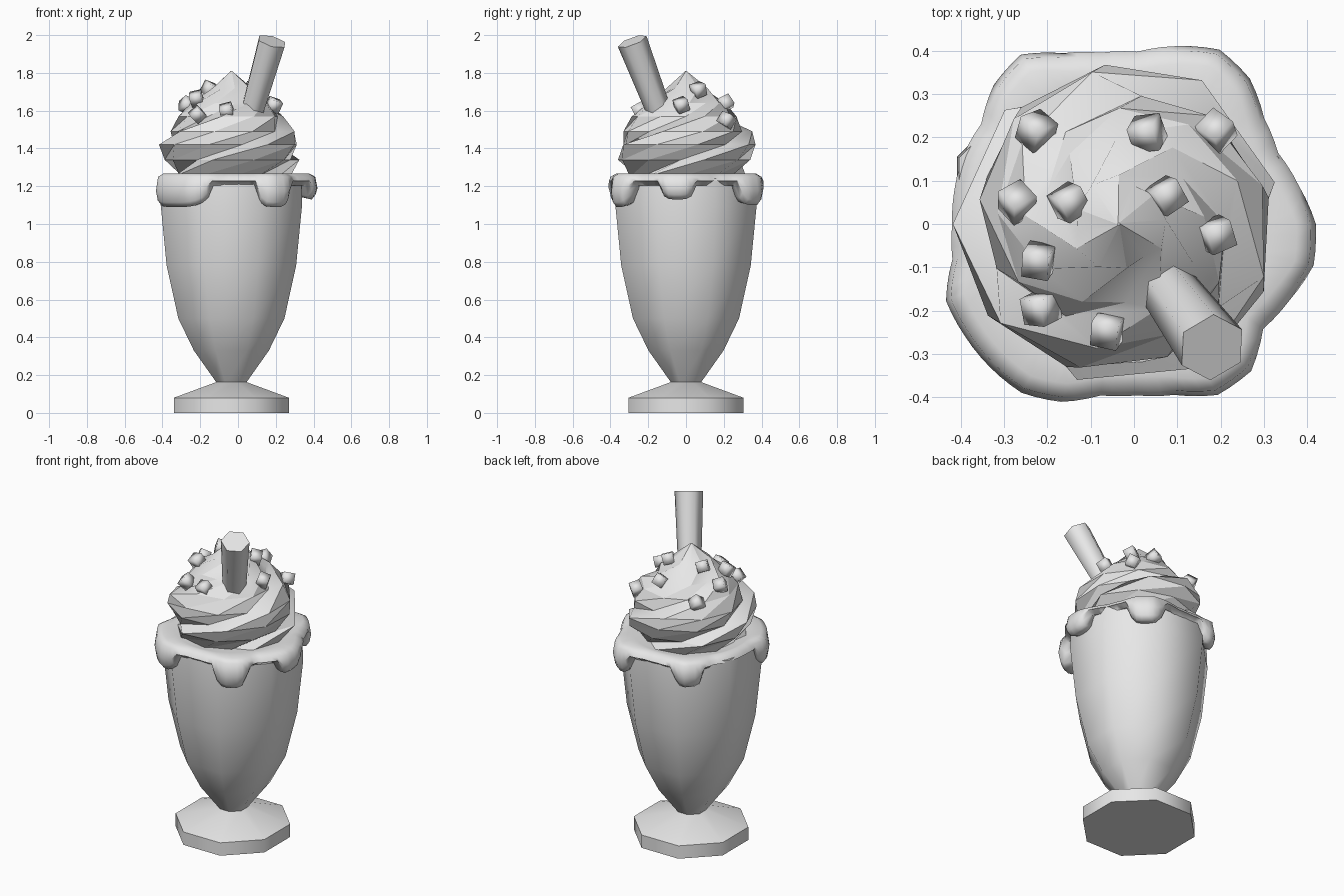
import bpy, math, random
from mathutils import Vector

cube = bpy.data.objects.get("Cube")
if cube:
    bpy.data.objects.remove(cube, do_unlink=True)
random.seed(4)
CX = -0.035  # axis of the glass

grey = bpy.data.materials.new("plain_grey")
grey.use_nodes = True
grey.diffuse_color = (0.8, 0.8, 0.8, 1)
grey.node_tree.nodes["Principled BSDF"].inputs["Base Color"].default_value = (0.8, 0.8, 0.8, 1)


def smooth_below(obj, degrees):
    """Smooth shading that keeps edges above the angle sharp."""
    bpy.ops.object.select_all(action="DESELECT")
    obj.select_set(True)
    bpy.context.view_layer.objects.active = obj
    bpy.ops.object.shade_smooth_by_angle(angle=math.radians(degrees))


def loft(name, rings, degrees, loop=False):
    """Skin a list of equally long vertex rings."""
    n = len(rings[0])
    verts = [v for ring in rings for v in ring]
    pairs = [(i, i + 1) for i in range(len(rings) - 1)]
    if loop:
        pairs.append((len(rings) - 1, 0))
    faces = [(a * n + i, a * n + (i + 1) % n, b * n + (i + 1) % n, b * n + i)
             for a, b in pairs for i in range(n)]
    if not loop:
        faces += [tuple(reversed(range(n))), tuple(range(len(verts) - n, len(verts)))]
    mesh = bpy.data.meshes.new(name)
    mesh.from_pydata(verts, [], faces)
    mesh.materials.append(grey)
    obj = bpy.data.objects.new(name, mesh)
    bpy.context.collection.objects.link(obj)
    smooth_below(obj, degrees)


def polar(r, deg, z):
    a = math.radians(deg)
    return (CX + r * math.cos(a), r * math.sin(a), z)


def octagonal(name, profile):
    loft(name, [[polar(r, 22.5 + 45 * i, z) for i in range(8)] for r, z in profile], 50)


# Foot and tapered glass, both eight-sided with a flat side to the front
octagonal("glass_foot", [(0.33, 0), (0.33, 0.08), (0.081, 0.165)])
octagonal("glass_bowl", [(0.081, 0.155), (0.215, 0.33), (0.304, 0.5), (0.371, 0.78),
                         (0.405, 1.1), (0.4, 1.24)])

# Sauce rim: outer radius every 12 degrees, and drips (angle, half width, lowest height)
OUTLINE = [0.455, 0.425, 0.403, 0.415, 0.452, 0.465, 0.432, 0.4, 0.398, 0.415,
           0.452, 0.432, 0.393, 0.393, 0.388, 0.385, 0.393, 0.437, 0.44, 0.445,
           0.45, 0.432, 0.398, 0.398, 0.415, 0.456, 0.457, 0.412, 0.432, 0.46]
DRIPS = [(224, 32, 1.09), (303, 14, 1.09), (354, 13, 1.13), (56, 14, 1.1), (123, 13, 1.11)]


def sauce_section(deg):
    k, t = int(deg // 12), (deg % 12) / 12
    outer = OUTLINE[k] * (1 - t) + OUTLINE[(k + 1) % len(OUTLINE)] * t
    low = 1.205
    for centre, half, bottom in DRIPS:
        d = abs((deg - centre + 180) % 360 - 180)
        fall = max(0, 1 - (d / half) ** 4)
        low = min(low, 1.205 + (bottom - 1.205) * fall ** 0.6)
    section = [(0.2, 1.255), (0.33, 1.265), (outer - 0.045, 1.268), (outer - 0.012, 1.25),
               (outer, (low + 1.25) / 2), (outer - 0.01, low + 0.025), (outer - 0.03, low),
               (0.36, low + 0.015), (0.35, 1.235), (0.2, 1.235)]
    return [polar(r, deg, z) for r, z in section]


loft("sauce_rim", [sauce_section(a) for a in range(0, 360, 4)], 80, loop=True)

# Whipped cream: three twisted ridges rising to a tip (height, radius, twist)
LOBE = [(0, 1.08), (35, 1.04), (70, 0.99), (100, 0.91)]
CREAM = [(1.25, 0.3, 0), (1.34, 0.345, 55), (1.42, 0.355, 100), (1.49, 0.33, 140),
         (1.57, 0.27, 180), (1.64, 0.2, 215), (1.72, 0.105, 250), (1.81, 0.003, 280)]
loft("whipped_cream", [[polar(r * k, 200 + twist + lobe * 120 + a, z)
                        for lobe in range(3) for a, k in LOBE]
                       for z, r, twist in CREAM], 25)

# Leaning six-sided straw
low, high = Vector((0.025, -0.075, 1.42)), Vector((0.18, -0.285, 1.967))
bpy.ops.mesh.primitive_cone_add(vertices=6, radius1=0.059, radius2=0.081,
                                depth=(high - low).length, location=(low + high) / 2)
straw = bpy.context.object
straw.name = "straw"
straw.rotation_euler = Vector((0, 0, 1)).rotation_difference(high - low).to_euler()
straw.data.materials.append(grey)
smooth_below(straw, 70)

# Candy pieces scattered over the cream
SPOTS = [(-0.15, 0.05, 1.715), (0.075, 0.065, 1.71), (-0.06, -0.245, 1.6),
         (-0.215, -0.195, 1.58), (0.19, -0.025, 1.63), (-0.22, -0.085, 1.665),
         (-0.27, 0.05, 1.63), (0.03, 0.21, 1.64), (0.19, 0.215, 1.55), (-0.225, 0.215, 1.57)]
for i, spot in enumerate(SPOTS):
    turn = [random.uniform(0.2, 1.2) for _ in range(3)]
    bpy.ops.mesh.primitive_cube_add(size=0.063, location=spot, rotation=turn)
    candy = bpy.context.object
    candy.name = f"candy_piece_{i + 1}"
    candy.data.materials.append(grey)
    bpy.ops.object.shade_smooth()
